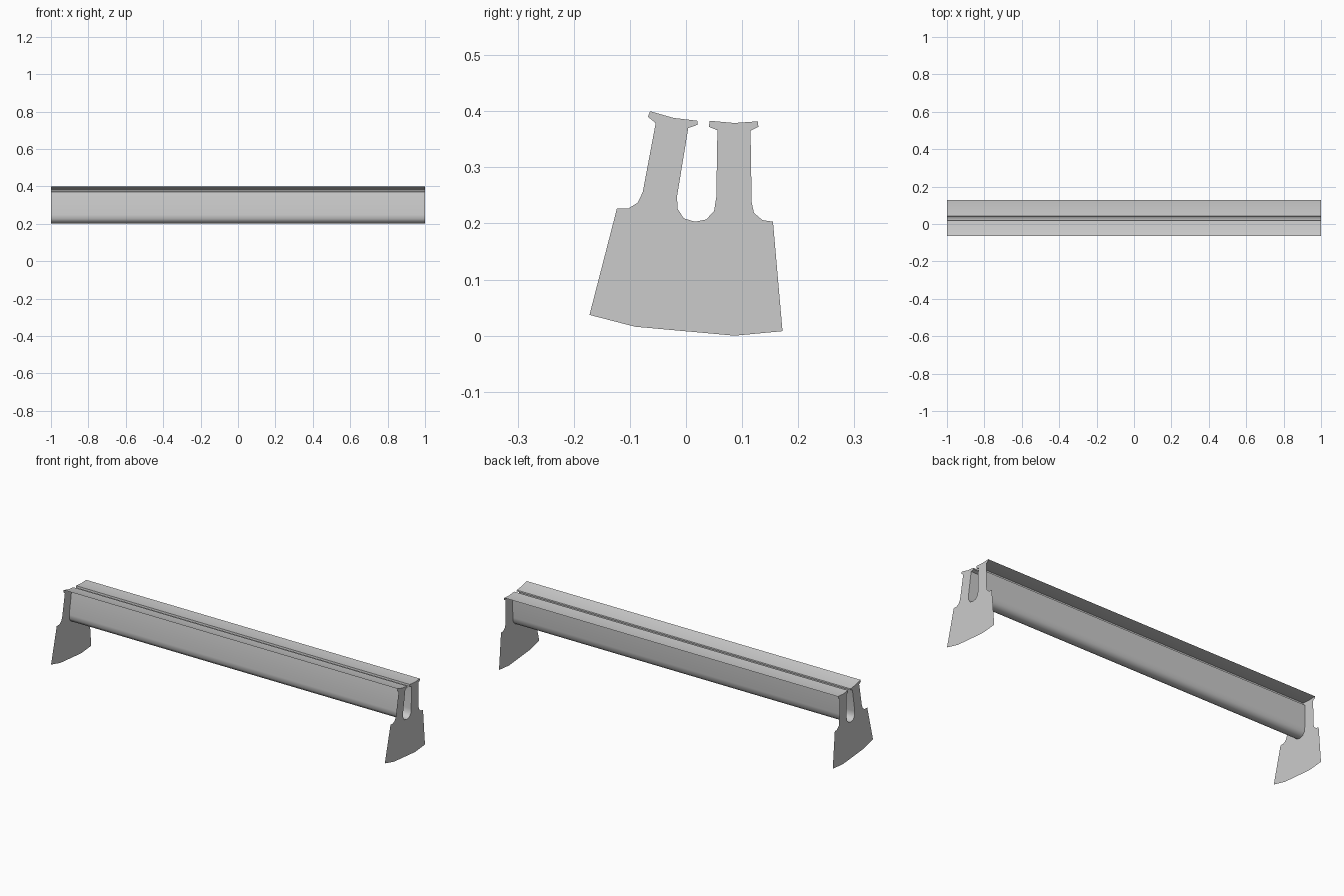
import bpy, bmesh, math

if "Cube" in bpy.data.objects:
    bpy.data.objects.remove(bpy.data.objects["Cube"])

HALF_LENGTH = 1.0

# Open section (y, z): left head top, down the slot, up to the right head top
channel = [(-0.064, 0.400), (-0.022, 0.388), (0.020, 0.383), (0.021, 0.376),
           (0.004, 0.370), (-0.016, 0.248), (-0.015, 0.226), (-0.004, 0.209),
           (0.016, 0.203), (0.036, 0.207), (0.050, 0.222), (0.054, 0.247),
           (0.056, 0.366), (0.041, 0.372), (0.042, 0.383), (0.086, 0.379),
           (0.128, 0.382)]

# Rest of the end plate outline, from the right head around the foot to the left head
outer = [(0.129, 0.372), (0.115, 0.365), (0.117, 0.238), (0.121, 0.219),
         (0.136, 0.206), (0.155, 0.203), (0.172, 0.010), (0.087, 0.002),
         (-0.091, 0.018), (-0.172, 0.039), (-0.123, 0.227), (-0.102, 0.227),
         (-0.086, 0.237), (-0.077, 0.256), (-0.054, 0.379), (-0.068, 0.390)]


def ground(points):
    return [(y, z - 0.002 * (z < 0.1)) for y, z in points]


def make_object(name, bm):
    mesh = bpy.data.meshes.new(name)
    bm.to_mesh(mesh)
    bm.free()
    obj = bpy.data.objects.new(name, mesh)
    bpy.context.collection.objects.link(obj)
    return obj


# Slot walls and head tops, swept along the full length as a thin skin
bm = bmesh.new()
left = [bm.verts.new((-HALF_LENGTH, y, z)) for y, z in channel]
right = [bm.verts.new((HALF_LENGTH, y, z)) for y, z in channel]
for i in range(len(channel) - 1):
    bm.faces.new((left[i], right[i], right[i + 1], left[i + 1]))
slot_channel = make_object("slot_channel", bm)
bpy.context.view_layer.objects.active = slot_channel
slot_channel.select_set(True)
bpy.ops.object.shade_smooth_by_angle(angle=math.radians(45))

# Flat end plates closing both ends
for name, side in (("left_end_plate", -1), ("right_end_plate", 1)):
    bm = bmesh.new()
    face = bm.faces.new([bm.verts.new((side * HALF_LENGTH, y, z))
                         for y, z in ground(channel + outer)])
    face.normal_update()
    if face.normal.x * side < 0:
        face.normal_flip()
    bmesh.ops.triangulate(bm, faces=[face])
    make_object(name, bm)
